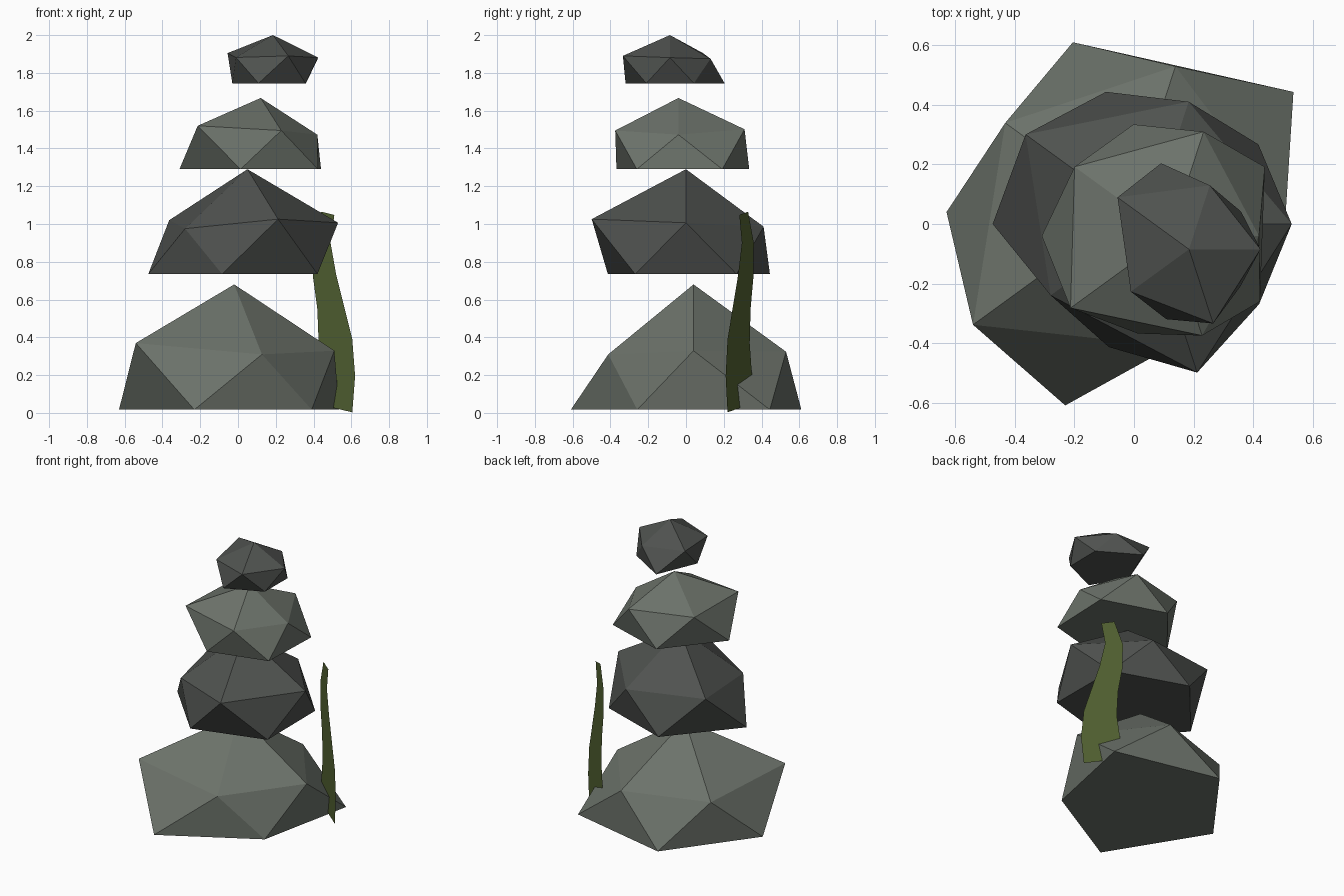
import bpy, bmesh, math

if "Cube" in bpy.data.objects:
    bpy.data.objects.remove(bpy.data.objects["Cube"])


def material(name, rgb):
    m = bpy.data.materials.new(name)
    m.diffuse_color = (*rgb, 1)
    m.use_nodes = True
    m.node_tree.nodes["Principled BSDF"].inputs["Base Color"].default_value = m.diffuse_color
    return m


def finish(bm, name, mat):
    mesh = bpy.data.meshes.new(name)
    bm.to_mesh(mesh)
    bm.free()
    mesh.materials.append(mat)
    obj = bpy.data.objects.new(name, mesh)
    bpy.context.collection.objects.link(obj)
    return obj


def rock(name, mat, peak, floor, shoulder, slope, radii):
    """Icosahedron with uneven radii (one per 36 degrees) and a flat underside.
    Even entries are the upper ring, odd entries the lower ring."""
    bm = bmesh.new()
    bmesh.ops.create_icosphere(bm, subdivisions=1, radius=1)
    for v in bm.verts:
        x, y, z = v.co
        if abs(z) > 0.9:                      # poles
            v.co = (peak[0], peak[1], peak[2] if z > 0 else floor)
            continue
        step = round(math.degrees(math.atan2(y, x)) / 36) % 10
        r, a = radii[step], math.radians(step * 36)
        height = shoulder + slope * r if z > 0 else floor
        v.co = (peak[0] + r * math.cos(a), peak[1] + r * math.sin(a), height)
    finish(bm, name, mat)


light = material("light_stone", (0.15, 0.17, 0.145))
dark = material("dark_stone", (0.08, 0.086, 0.08))
green = material("leaf_green", (0.08, 0.115, 0.03))

# Stacked stones, bottom to top
rock("base_stone", light, (-0.02, 0.04, 0.68), 0.017, 0.141, 0.355,
     [0.53, 0.687, 0.515, 0.60, 0.51, 0.61, 0.644, 0.683, 0.475, 0.507])
rock("second_stone", dark, (0.05, 0.0, 1.29), 0.735, 0.80, 0.43,
     [0.48, 0.455, 0.432, 0.467, 0.512, 0.525, 0.408, 0.435, 0.525, 0.458])
rock("third_stone", light, (0.12, -0.04, 1.667), 1.29, 1.347, 0.42,
     [0.30, 0.395, 0.368, 0.394, 0.395, 0.43, 0.412, 0.345, 0.352, 0.375])
rock("top_stone", dark, (0.185, -0.085, 2.0), 1.745, 1.78, 0.42,
     [0.24, 0.216, 0.226, 0.304, 0.297, 0.215, 0.242, 0.247, 0.262, 0.213])

# Wavy flat leaf in an upright plane: (left x, left z, right x, right z) per row
rows = [(0.45, 0.04, 0.605, 0.003), (0.408, 0.19, 0.62, 0.195),
        (0.427, 0.37, 0.605, 0.39), (0.42, 0.55, 0.56, 0.57),
        (0.397, 0.72, 0.52, 0.73), (0.394, 0.90, 0.49, 0.90),
        (0.44, 1.065, 0.51, 1.048)]
bm = bmesh.new()
pairs = [[bm.verts.new((x, 0.355 - 0.659 * (x - 0.40), z))
          for x, z in ((lx, lz), (rx, rz))] for lx, lz, rx, rz in rows]
for (a, b), (c, d) in zip(pairs, pairs[1:]):
    bm.faces.new((a, b, d, c))
finish(bm, "leaf", green)
